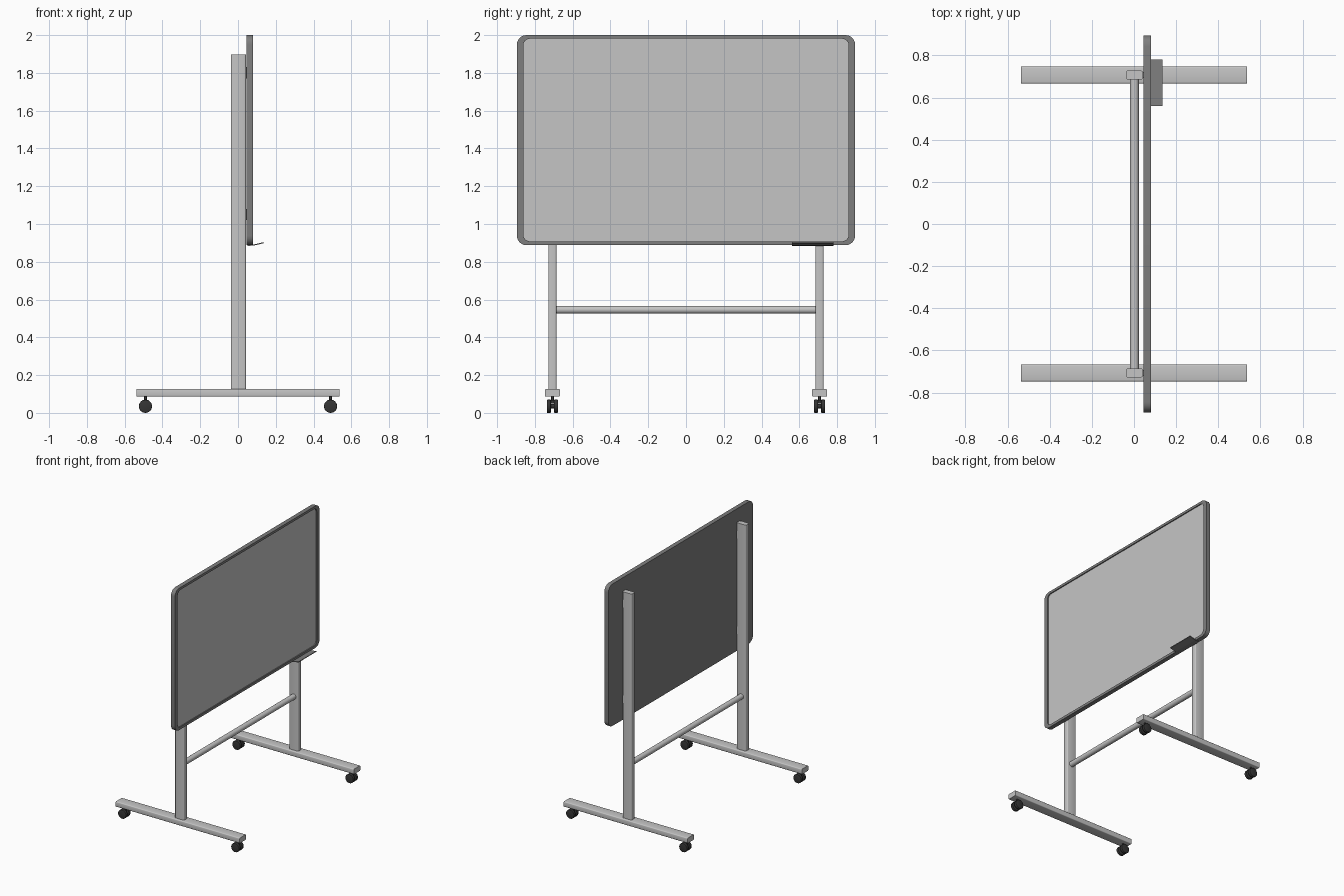
import bpy, bmesh, math
from mathutils import Matrix

if "Cube" in bpy.data.objects:
    bpy.data.objects.remove(bpy.data.objects["Cube"])


def material(name, v):
    m = bpy.data.materials.new(name)
    m.diffuse_color = (v, v, v, 1)
    m.use_nodes = True
    m.node_tree.nodes["Principled BSDF"].inputs["Base Color"].default_value = m.diffuse_color
    return m


LIGHT = material("light grey", 0.56)
DARK = material("dark grey", 0.21)
BLACK = material("charcoal", 0.035)


def finish(name, bm, mat, smooth=False):
    bmesh.ops.recalc_face_normals(bm, faces=bm.faces)
    me = bpy.data.meshes.new(name)
    bm.to_mesh(me)
    bm.free()
    me.materials.append(mat)
    ob = bpy.data.objects.new(name, me)
    bpy.context.collection.objects.link(ob)
    if smooth:
        bpy.context.view_layer.objects.active = ob
        ob.select_set(True)
        bpy.ops.object.shade_smooth_by_angle(angle=math.radians(35))
        ob.select_set(False)
    return ob


def box(name, lo, hi, mat, bevel=0.0, axis=None):
    # box between two corners, optionally rounding the edges along one axis
    bm = bmesh.new()
    bmesh.ops.create_cube(bm, size=1)
    for v in bm.verts:
        v.co = [(a + b) / 2 + c * (b - a) for a, b, c in zip(lo, hi, v.co)]
    if bevel:
        edges = [e for e in bm.edges
                 if abs((e.verts[0].co - e.verts[1].co).normalized()[axis]) > 0.9]
        bmesh.ops.bevel(bm, geom=edges, offset=bevel, segments=3, profile=0.5, affect='EDGES')
    return finish(name, bm, mat, bool(bevel))


def cylinder(name, centre, r, length, axis, mat, bevel=0.0, sides=24):
    bm = bmesh.new()
    bmesh.ops.create_cone(bm, cap_ends=True, segments=sides, radius1=r, radius2=r, depth=length)
    if bevel:
        rims = [e for e in bm.edges if abs(e.verts[0].co.z - e.verts[1].co.z) < 1e-5]
        bmesh.ops.bevel(bm, geom=rims, offset=bevel, segments=2, profile=0.5, affect='EDGES')
    rot = Matrix.Rotation(math.pi / 2, 4, 'X') if axis == 'Y' else Matrix()
    bm.transform(Matrix.Translation(centre) @ rot)
    return finish(name, bm, mat, True)


def rounded_loop(bm, x, hy, z0, z1, r, n=6):
    # rounded rectangle in the yz plane
    verts = []
    for k, (sy, top) in enumerate(((1, 1), (-1, 1), (-1, 0), (1, 0))):
        cy, cz = sy * (hy - r), z1 - r if top else z0 + r
        for i in range(n + 1):
            a = math.pi / 2 * (k + i / n)
            verts.append(bm.verts.new((x, cy + r * math.cos(a), cz + r * math.sin(a))))
    return verts


def bridge(bm, a, b):
    for i in range(len(a)):
        j = (i + 1) % len(a)
        bm.faces.new((a[i], a[j], b[j], b[i]))


# board frame with closed back and raised rim
X0, X1, XS = 0.046, 0.08, 0.072
bm = bmesh.new()
back = rounded_loop(bm, X0, 0.895, 0.888, 2.0, 0.05)
front = rounded_loop(bm, X1, 0.895, 0.888, 2.0, 0.05)
lip = rounded_loop(bm, X1, 0.861, 0.908, 1.981, 0.035)
inner = rounded_loop(bm, XS, 0.861, 0.908, 1.981, 0.035)
for a, b in ((back, front), (front, lip), (lip, inner)):
    bridge(bm, a, b)
bm.faces.new(back)
finish("board_frame", bm, DARK, True)

# writing surface
bm = bmesh.new()
bm.faces.new(rounded_loop(bm, XS, 0.861, 0.908, 1.981, 0.035))
finish("writing_surface", bm, LIGHT)

# pen tray, tilted up towards its outer edge
bm = bmesh.new()
profile = [(0.05, 0.884), (0.085, 0.886), (0.135, 0.898),
           (0.135, 0.904), (0.085, 0.892), (0.05, 0.890)]
ends = [[bm.verts.new((x, y, z)) for x, z in profile] for y in (0.56, 0.78)]
bridge(bm, *ends)
for e in ends:
    bm.faces.new(e)
finish("pen_tray", bm, DARK)

# legs, feet and casters
Y = 0.707
for s, side in ((-1, "near"), (1, "far")):
    y = s * Y
    box(side + "_foot", (-0.537, y - 0.04, 0.086), (0.537, y + 0.04, 0.127), LIGHT, 0.006, 0)
    box(side + "_post", (-0.038, y - 0.021, 0.127), (0.042, y + 0.021, 1.897), LIGHT, 0.008, 2)
    # pads joining the board to the post
    for z in (1.05, 1.8):
        box(side + "_board_mount", (0.04, y - 0.015, z - 0.03), (0.047, y + 0.015, z + 0.03), DARK)
    for x in (-0.49, 0.49):
        for w in (-1, 1):
            cylinder(side + "_caster_wheel", (x, y + w * 0.019, 0.035), 0.035, 0.022, 'Y',
                     BLACK, 0.004)
        cylinder(side + "_caster_axle", (x, y, 0.035), 0.012, 0.03, 'Y', BLACK, sides=12)
        box(side + "_caster_hub", (x - 0.015, y - 0.012, 0.05), (x + 0.015, y + 0.012, 0.068), BLACK)
        cylinder(side + "_caster_stem", (x, y, 0.075), 0.007, 0.026, 'Z', BLACK, sides=12)

# crossbar
cylinder("crossbar", (0.002, 0, 0.546), 0.021, 2 * Y - 0.04, 'Y', LIGHT)
